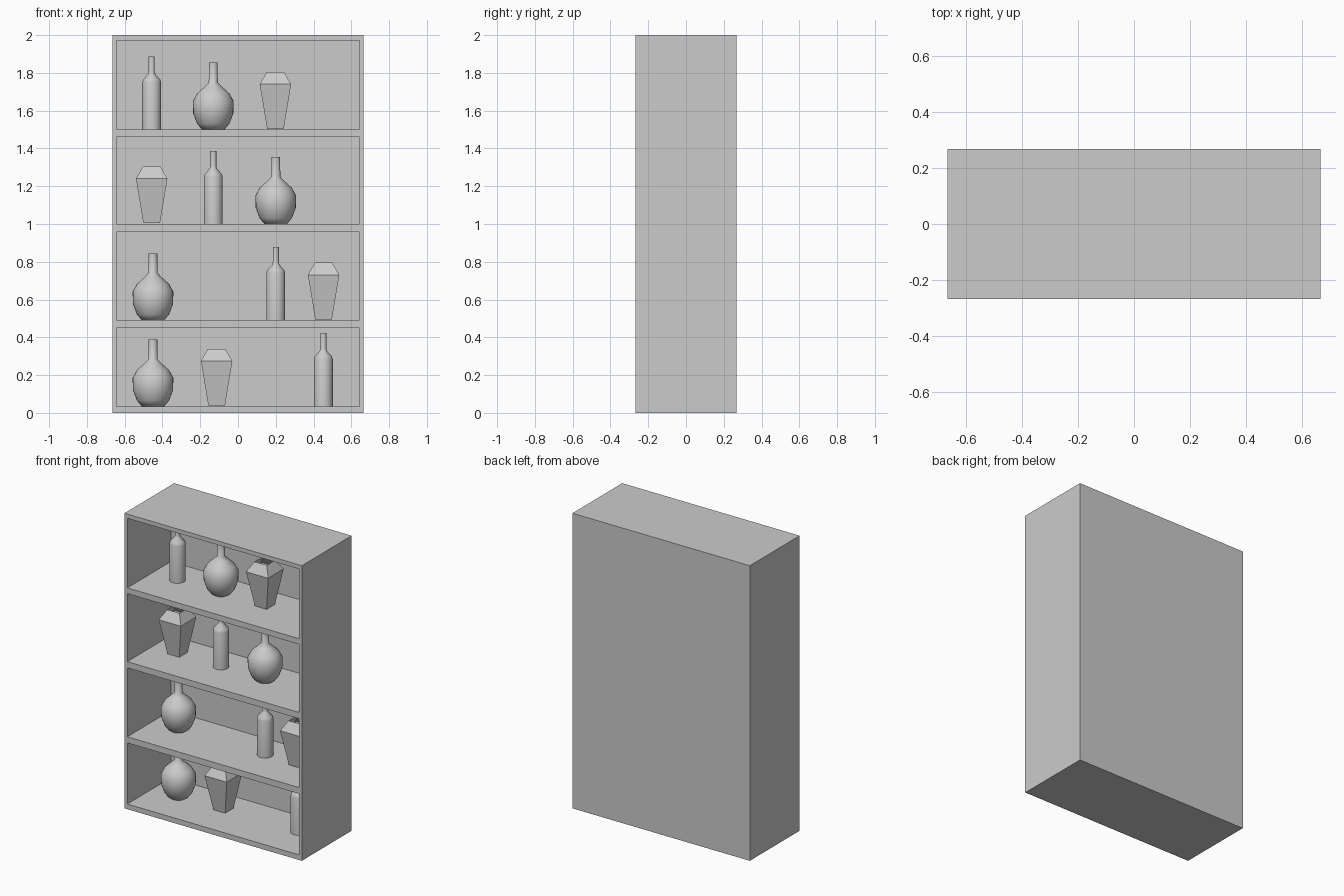
import bpy, bmesh, math

if "Cube" in bpy.data.objects:
    bpy.data.objects.remove(bpy.data.objects["Cube"])

W, D, H = 1.33, 0.533, 2.0
INNER_W, BACK_Y = 1.286, 0.20
# bottom and top height of each compartment, lowest first
BAYS = [(0.035, 0.449), (0.491, 0.958), (1.0, 1.461), (1.5, 1.972)]


def box(name, x0, x1, y0, y1, z0, z1):
    bm = bmesh.new()
    bmesh.ops.create_cube(bm, size=1)
    for v in bm.verts:
        v.co = (x1 if v.co.x > 0 else x0, y1 if v.co.y > 0 else y0, z1 if v.co.z > 0 else z0)
    return finish(name, bm)


def finish(name, bm):
    mesh = bpy.data.meshes.new(name)
    bm.to_mesh(mesh)
    bm.free()
    obj = bpy.data.objects.new(name, mesh)
    bpy.context.collection.objects.link(obj)
    return obj


def vessel(name, profile, sides, loc, smooth):
    """Stack rings of the (radius, height) profile; closed base, open mouth."""
    bm = bmesh.new()
    turn = 0 if smooth else math.pi / 4
    rings = []
    for r, z in profile:
        angles = [turn + 2 * math.pi * i / sides for i in range(sides)]
        rings.append([bm.verts.new((r * math.cos(a), r * math.sin(a), z)) for a in angles])
    bm.faces.new(rings[0][::-1])
    for low, high in zip(rings, rings[1:]):
        for i in range(sides):
            j = (i + 1) % sides
            bm.faces.new((low[i], low[j], high[j], high[i]))
    obj = finish(name, bm)
    obj.location = loc
    if smooth:
        bpy.ops.object.select_all(action='DESELECT')
        obj.select_set(True)
        bpy.context.view_layer.objects.active = obj
        bpy.ops.object.shade_smooth_by_angle(angle=math.radians(60))
    return obj


# cabinet: solid block with four compartments cut from the front
cabinet = box("cabinet", -W / 2, W / 2, -D / 2, D / 2, 0, H)
for z0, z1 in BAYS:
    cutter = box("compartment_cutter", -INNER_W / 2, INNER_W / 2, -D, BACK_Y, z0, z1)
    cutter.hide_render = True
    mod = cabinet.modifiers.new("compartment", 'BOOLEAN')
    mod.operation, mod.solver, mod.object = 'DIFFERENCE', 'EXACT', cutter
    bpy.context.view_layer.objects.active = cabinet
    bpy.ops.object.modifier_apply(modifier=mod.name)
    bpy.data.objects.remove(cutter)

# vessel shapes: profile, number of sides, smooth shading
Q = math.sqrt(2)
SHAPES = {
    "bottle": ([(0.05, 0), (0.05, 0.25), (0.045, 0.265), (0.02, 0.292),
                (0.016, 0.305), (0.016, 0.387)], 32, True),
    "round_vase": ([(0.06, 0), (0.085, 0.03), (0.106, 0.085), (0.108, 0.15), (0.085, 0.192),
                    (0.045, 0.228), (0.024, 0.25), (0.023, 0.354)], 32, True),
    "square_vase": ([(0.044 * Q, 0.004), (0.083 * Q, 0.24), (0.046 * Q, 0.304)], 4, False),
}

# arrangement on each shelf, lowest first
ROWS = [
    [("round_vase", -0.45), ("square_vase", -0.113), ("bottle", 0.452)],
    [("round_vase", -0.45), ("bottle", 0.2), ("square_vase", 0.453)],
    [("square_vase", -0.457), ("bottle", -0.131), ("round_vase", 0.2)],
    [("bottle", -0.457), ("round_vase", -0.131), ("square_vase", 0.198)],
]
for level, (row, bay) in enumerate(zip(ROWS, BAYS), 1):
    for kind, x in row:
        profile, sides, smooth = SHAPES[kind]
        vessel(f"{kind}_shelf_{level}", profile, sides, (x, 0.005, bay[0]), smooth)
